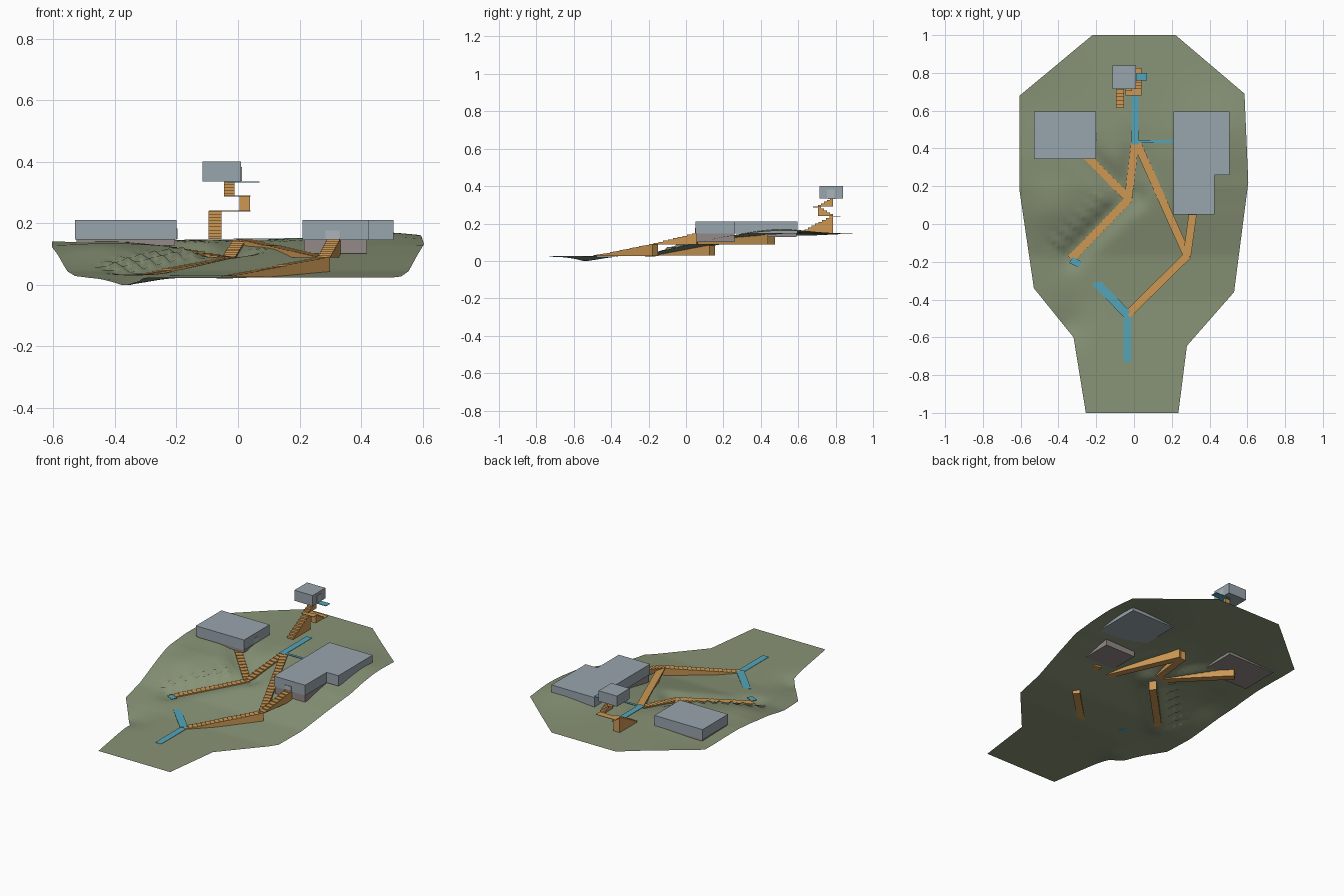
import bpy, bmesh, math
from mathutils import Vector

if "Cube" in bpy.data.objects:
    bpy.data.objects.remove(bpy.data.objects["Cube"])


def material(name, rgb):
    m = bpy.data.materials.new(name)
    lin = [((c / 255 + 0.055) / 1.055) ** 2.4 for c in rgb]
    m.diffuse_color = (*lin, 1)
    m.use_nodes = True
    m.node_tree.nodes["Principled BSDF"].inputs["Base Color"].default_value = m.diffuse_color
    return m


GRASS = material("grass green", (136, 147, 118))
STONE = material("building grey", (153, 165, 173))
WOOD = material("stair ochre", (204, 152, 84))
PATH = material("path blue", (85, 165, 184))
BASE = material("basement taupe", (146, 138, 135))
DOOR = material("door light grey", (172, 181, 187))


def finish(name, bm, mat):
    bmesh.ops.recalc_face_normals(bm, faces=bm.faces)
    me = bpy.data.meshes.new(name)
    bm.to_mesh(me)
    bm.free()
    me.materials.append(mat)
    ob = bpy.data.objects.new(name, me)
    bpy.context.collection.objects.link(ob)
    return ob


def extrude(name, pts, offset, mat):
    """Solid from a planar outline moved along an offset."""
    bm = bmesh.new()
    f = bm.faces.new([bm.verts.new(p) for p in pts])
    r = bmesh.ops.extrude_face_region(bm, geom=[f])
    vs = [v for v in r["geom"] if isinstance(v, bmesh.types.BMVert)]
    bmesh.ops.translate(bm, verts=vs, vec=offset)
    return finish(name, bm, mat)


def prism(name, outline, z0, z1, mat):
    return extrude(name, [(x, y, z0) for x, y in outline], (0, 0, z1 - z0), mat)


def box(name, x0, x1, y0, y1, z0, z1, mat):
    return prism(name, [(x0, y0), (x1, y0), (x1, y1), (x0, y1)], z0, z1, mat)


def strip(name, a, b, width, z, mat):
    """Thin flat walkway between two plan points."""
    a, b = Vector(a), Vector(b)
    d = (b - a).normalized()
    n = Vector((-d.y, d.x)) * width / 2
    return prism(name, [a - n, b - n, b + n, a + n], z - 0.002, z, mat)


def stairs(name, a, b, z0, z1, steps, width=0.042, thick=None):
    """Stepped flight from a to b; flat bottom, or sloping if thick is set."""
    a, b = Vector((*a, 0)), Vector((*b, 0))
    d = (b - a).normalized()
    side = Vector((-d.y, d.x, 0)) * width
    prof = []
    for i in range(steps):
        z = z0 + (z1 - z0) * (i + 1) / steps
        for t in (i / steps, (i + 1) / steps):
            prof.append(a.lerp(b, t) + Vector((0, 0, z)))
    if thick:
        prof += [b + Vector((0, 0, z1 - thick)), a + Vector((0, 0, z0))]
    else:
        prof += [b + Vector((0, 0, z0)), a + Vector((0, 0, z0))]
    return extrude(name, [p - side / 2 for p in prof], side, WOOD)


# Ground flights: start, end, low z, high z, steps
FLIGHTS = {
    "stair_front": ((-0.035, -0.48), (0.285, -0.165), 0.026, 0.09, 18),
    "stair_right_long": ((0.285, -0.175), (0.015, 0.43), 0.088, 0.148, 20),
    "stair_right_short": ((0.28, -0.17), (0.312, 0.06), 0.088, 0.148, 9),
    "stair_left_low": ((-0.335, -0.185), (-0.02, 0.14), 0.028, 0.09, 18),
    "stair_left_upper": ((-0.03, 0.135), (-0.35, 0.46), 0.088, 0.143, 14),
    "stair_middle": ((-0.03, 0.14), (0.005, 0.43), 0.088, 0.146, 10),
}
for name, (a, b, z0, z1, n) in FLIGHTS.items():
    stairs(name, a, b, z0, z1, n)


def lerp_table(table, v):
    for (p, q), (r, s) in zip(table, table[1:]):
        if v <= r:
            return q + (s - q) * (v - p) / (r - p)
    return table[-1][1]


# Terrain: edges as (y, x), height profile as (y, z)
RIGHT = [(-1, 0.235), (-0.645, 0.28), (-0.36, 0.53), (0.22, 0.605), (0.69, 0.585), (1, 0.22)]
LEFT = [(-1, -0.255), (-0.6, -0.32), (-0.34, -0.53), (0.17, -0.605), (0.68, -0.605), (1, -0.22)]
SLOPE = [(-1, 0.023), (-0.4, 0.023), (-0.17, 0.044), (0.05, 0.096), (0.2, 0.127),
         (0.35, 0.142), (0.5, 0.147), (1, 0.146)]


def bump(x, y, cx, cy, r):
    return math.exp(-((x - cx) ** 2 + (y - cy) ** 2) / r ** 2)


def ground(x, y):
    z = lerp_table(SLOPE, y)
    z += 0.024 * bump(x, y, 0.45, 0.5, 0.2)
    z -= 0.012 * bump(x, y, -0.5, 0.6, 0.2)
    z -= 0.021 * bump(x, y, -0.36, -0.53, 0.1)
    z += 0.02 * bump(x, y, -0.42, 0.08, 0.13)
    # furrowed bank beside the lower left flight
    d = (y - x - 0.155) / math.sqrt(2)
    s = (x + y + 0.52) / math.sqrt(2)
    if 0 < d < 0.16 and -0.05 < s < 0.5:
        z += 0.016 * math.sin(math.pi * d / 0.16) * math.sin(s * 2 * math.pi / 0.065)
    # settle the ground below the flights
    for a, b, z0, z1, n in FLIGHTS.values():
        a, b, p = Vector(a), Vector(b), Vector((x, y))
        t = max(0, min(1, (p - a).dot(b - a) / (b - a).length_squared))
        w = min(1, 1.3 * math.exp(-((p - a.lerp(b, t)).length / 0.06) ** 2))
        z += (min(z, z0 + (z1 - z0) * t - 0.005) - z) * w
    return max(z, 0)


rows = sorted({round(-1 + i / 40, 3) for i in range(81)} | {y for y, _ in RIGHT + LEFT})
cols = 48
bm = bmesh.new()
grid = []
for y in rows:
    l, r = lerp_table(LEFT, y), lerp_table(RIGHT, y)
    xs = [l + (r - l) * i / cols for i in range(cols + 1)]
    grid.append([bm.verts.new((x, y, ground(x, y))) for x in xs])
for g, h in zip(grid, grid[1:]):
    for i in range(cols):
        bm.faces.new((g[i], g[i + 1], h[i + 1], h[i]))
low = min(v.co.z for v in bm.verts)
for v in bm.verts:
    if v.co.z < low + 0.001:
        v.co.z = 0
terrain = finish("terrain", bm, GRASS)
if terrain.data.polygons[0].normal.z < 0:
    terrain.data.flip_normals()
terrain.data.shade_smooth()

# Left building
box("left_building", -0.53, -0.2, 0.345, 0.595, 0.147, 0.21, STONE)
box("left_basement", -0.525, -0.205, 0.35, 0.59, 0.128, 0.147, BASE)
box("left_door", -0.2, -0.197, 0.44, 0.48, 0.149, 0.183, DOOR)

# Right L-shaped building
L = [(0.21, 0.05), (0.425, 0.05), (0.425, 0.26), (0.505, 0.26), (0.505, 0.595), (0.21, 0.595)]
prism("right_building", L, 0.146, 0.21, STONE)
box("right_basement", 0.215, 0.42, 0.055, 0.26, 0.102, 0.146, BASE)
box("right_door", 0.285, 0.33, 0.047, 0.05, 0.148, 0.177, DOOR)

# Raised lookout with its switchback stairs
box("lookout_cabin", -0.115, 0.01, 0.715, 0.84, 0.335, 0.4, STONE)
box("lookout_door", 0.01, 0.013, 0.755, 0.795, 0.337, 0.383, DOOR)
stairs("lookout_stair_1", (-0.075, 0.615), (-0.075, 0.785), 0.148, 0.24, 9)
stairs("lookout_stair_2", (0.022, 0.785), (0.022, 0.705), 0.24, 0.29, 5, 0.034, 0.05)
stairs("lookout_stair_3", (-0.028, 0.705), (-0.028, 0.785), 0.29, 0.335, 5, 0.034, 0.045)
box("lookout_landing_low", -0.095, 0.04, 0.785, 0.825, 0.238, 0.241, WOOD)
box("lookout_landing_high", -0.045, 0.04, 0.68, 0.715, 0.287, 0.29, WOOD)
box("lookout_balcony", -0.04, 0.07, 0.76, 0.8, 0.332, 0.335, PATH)

# Walkways
strip("path_back", (0.005, 0.42), (0.005, 0.69), 0.038, 0.152, PATH)
strip("path_to_right_building", (0.02, 0.438), (0.21, 0.438), 0.016, 0.152, PATH)
strip("path_front", (-0.035, -0.73), (-0.035, -0.475), 0.04, 0.027, PATH)
strip("path_front_diagonal", (-0.035, -0.48), (-0.205, -0.305), 0.045, 0.0315, PATH)
strip("path_left_end", (-0.335, -0.19), (-0.285, -0.215), 0.035, 0.0385, PATH)
